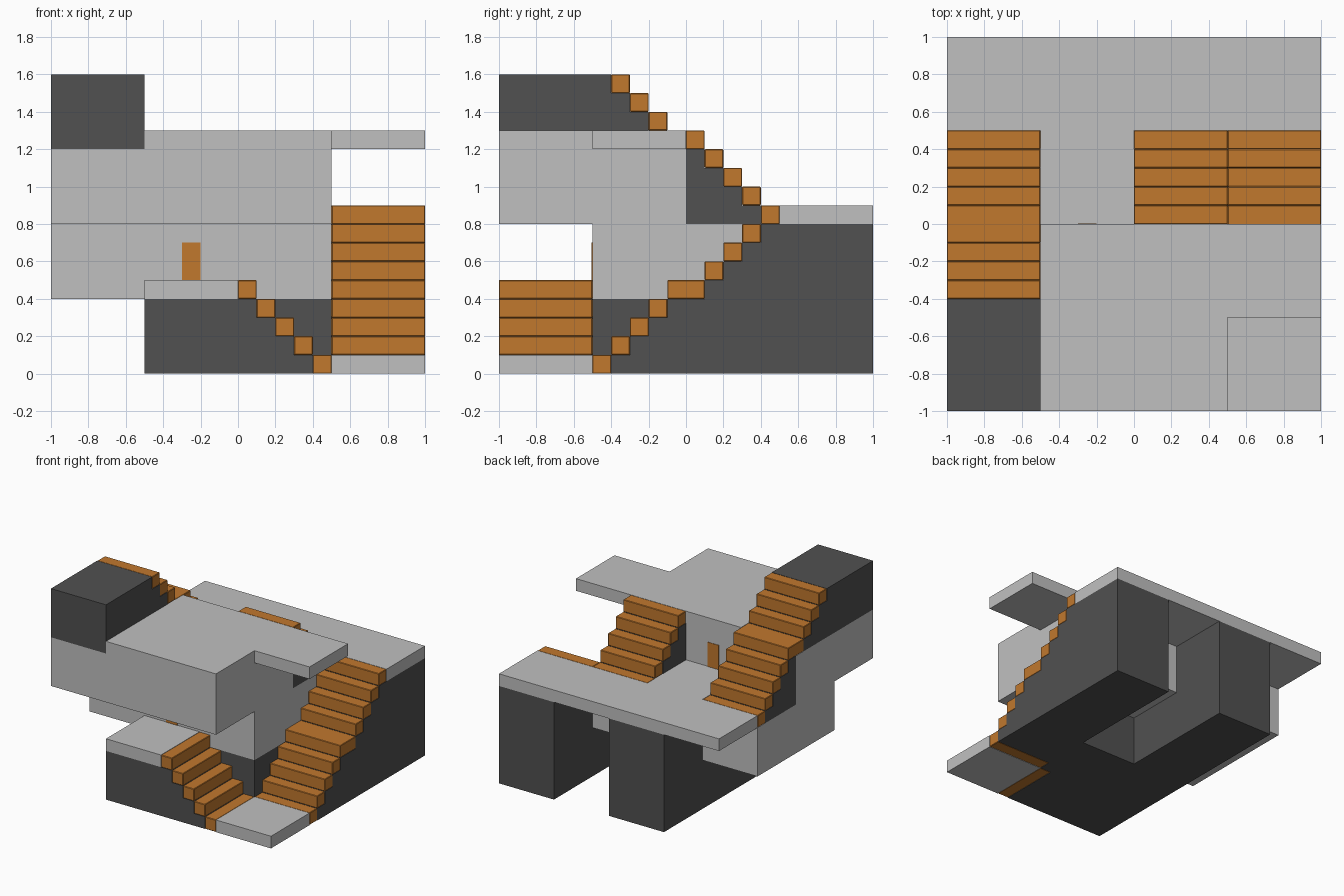
import bpy, bmesh
from mathutils import Vector

cube = bpy.data.objects.get("Cube")
if cube:
    bpy.data.objects.remove(cube, do_unlink=True)


def material(name, rgb):
    m = bpy.data.materials.new(name)
    m.use_nodes = True
    m.diffuse_color = (*rgb, 1)
    bsdf = next(n for n in m.node_tree.nodes if n.type == 'BSDF_PRINCIPLED')
    bsdf.inputs["Base Color"].default_value = (*rgb, 1)
    return m


LIGHT = material("light grey", (0.527, 0.527, 0.527))
DARK = material("dark grey", (0.082, 0.082, 0.082))
ORANGE = material("orange", (0.533, 0.188, 0.027))


def finish(name, bm, mat):
    bmesh.ops.recalc_face_normals(bm, faces=bm.faces)
    me = bpy.data.meshes.new(name)
    bm.to_mesh(me)
    bm.free()
    me.materials.append(mat)
    ob = bpy.data.objects.new(name, me)
    bpy.context.collection.objects.link(ob)
    return ob


def prism(name, mat, axis, points, lo, hi):
    """Extrude a 2D outline along an axis; the outline uses the other two axes in order."""
    bm = bmesh.new()
    place = {'x': lambda a, b: (lo, a, b),
             'y': lambda a, b: (a, lo, b),
             'z': lambda a, b: (a, b, lo)}[axis]
    face = bm.faces.new([bm.verts.new(place(a, b)) for a, b in points])
    out = bmesh.ops.extrude_face_region(bm, geom=[face])
    shift = Vector([hi - lo if c == axis else 0 for c in 'xyz'])
    bmesh.ops.translate(bm, vec=shift,
                        verts=[g for g in out['geom'] if isinstance(g, bmesh.types.BMVert)])
    return finish(name, bm, mat)


def box(name, mat, x, y, z):
    return prism(name, mat, 'z', [(x[0], y[0]), (x[1], y[0]), (x[1], y[1]), (x[0], y[1])], *z)


STEP = 0.1


def stair_bars(start, sign, z, widths):
    """List of (near edge, far edge, bottom) for each tread; widths are in steps."""
    bars = []
    for w in widths:
        end = start + sign * w * STEP
        bars.append((start, end, z))
        start, z = end, z + STEP
    return bars


def treads(name, axis, bars, lo, hi):
    """Square orange bars with slightly eased edges; axis is the bar direction."""
    for i, (a, b, z) in enumerate(bars):
        outline = [(a, z), (b, z), (b, z + STEP), (a, z + STEP)]
        ob = prism(f"{name}_{i + 1}", ORANGE, axis, outline, lo, hi)
        bev = ob.modifiers.new("eased_edges", 'BEVEL')
        bev.width = 0.004
        bev.segments = 1


def underside(bars):
    return [p for a, b, z in bars for p in ((a, z), (b, z))]


# Front stair: climbs towards -x from the ground landing to the front landing
box("ground_landing", LIGHT, (0.5, 1), (-1, -0.5), (0, 0.1))
front = stair_bars(0.5, -1, 0, [1] * 5)
treads("front_tread", 'y', front, -1, -0.5)
prism("front_stair_support", DARK, 'y',
      underside(front[1:]) + [(-0.5, 0.4), (-0.5, 0), (0.4, 0)], -1, -0.5)
box("front_landing", LIGHT, (-0.5, 0), (-1, -0.5), (0.4, 0.5))

# Side stair: climbs towards +y to the back terrace, with a wide middle tread
side = stair_bars(-0.5, 1, 0, [1, 1, 1, 1, 2, 1, 1, 1, 1])
treads("side_tread", 'x', side, 0.5, 1)
prism("side_stair_support", DARK, 'x',
      underside(side[1:]) + [(1, 0.8), (1, 0), (-0.4, 0)], 0.5, 1)

# Dark ground storey and back pier
box("ground_storey", DARK, (-0.5, 0.5), (-0.5, 0), (0, 0.4))
prism("back_pier", DARK, 'x',
      [(0, 0), (1, 0), (1, 0.8), (0.5, 0.8), (0.5, 0.4), (0, 0.4)], -0.5, 0)

# Light storeys and flat slabs
box("middle_storey", LIGHT, (-1, 0.5), (-0.5, 0.5), (0.4, 0.8))
prism("upper_storey", LIGHT, 'y',
      [(-1, 0.8), (0.5, 0.8), (0.5, 1.3), (-0.5, 1.3), (-0.5, 1.2), (-1, 1.2)], -1, 0)
box("balcony", LIGHT, (0.5, 1), (-0.5, 0), (1.2, 1.3))
prism("back_terrace", LIGHT, 'z',
      [(-1, 0.5), (-0.5, 0.5), (-0.5, 0), (0, 0), (0, 0.5), (1, 0.5), (1, 1), (-1, 1)],
      0.8, 0.9)

# Roof stair: climbs towards -y from the terrace to the roof
roof = stair_bars(0.5, -1, 0.8, [1] * 5)
treads("roof_tread", 'x', roof, 0, 0.5)
prism("roof_stair_support", DARK, 'x',
      underside(roof[1:]) + [(0, 0.8), (0.4, 0.8)], 0, 0.5)

# Tower stair: climbs towards -y from the terrace to the tower top
tower = stair_bars(0.5, -1, 0.8, [1, 1, 1, 1, 2, 1, 1, 1])
treads("tower_tread", 'x', tower, -1, -0.5)
prism("tower_stair_support", DARK, 'x',
      underside(tower[1:4]) + [(0.1, 1.2), (0, 1.2), (0, 0.8), (0.4, 0.8)], -1, -0.5)
prism("tower_block", DARK, 'x',
      underside(tower[5:]) + [(-0.4, 1.6), (-1, 1.6), (-1, 1.2), (-0.1, 1.2)], -1, -0.5)

# Doors as thin plates on the front and back walls
for name, y, z in (("front_door", -0.5, 0.5), ("back_door", 0, 0.9)):
    box(name, ORANGE, (-0.3, -0.2), (y - 0.004, y + 0.004), (z, z + 0.2))
